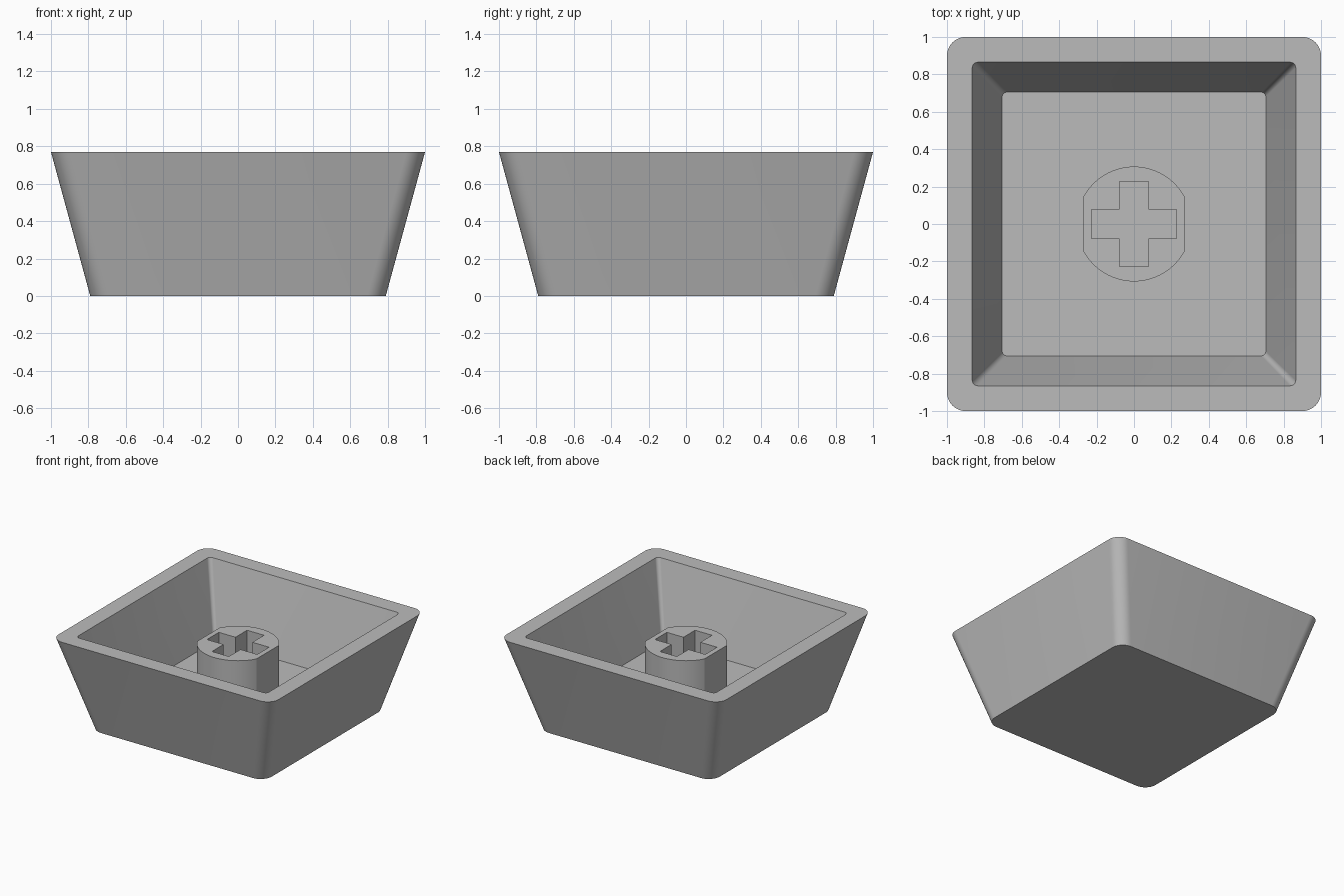
import bpy, bmesh
from math import sin, cos, pi, acos, radians

cube = bpy.data.objects.get("Cube")
if cube:
    bpy.data.objects.remove(cube, do_unlink=True)

grey = bpy.data.materials.new("light grey plastic")
grey.use_nodes = True
grey.diffuse_color = (0.5, 0.5, 0.5, 1)
grey.node_tree.nodes["Principled BSDF"].inputs["Base Color"].default_value = grey.diffuse_color

HEIGHT, FLOOR, STEM_TOP = 0.77, 0.18, 0.62
STEM_R, STEM_FLAT = 0.307, 0.27


def rounded_square(half, radius, steps=10):
    """Outline of a square with rounded corners, counter-clockwise."""
    points = []
    for corner, (sx, sy) in enumerate([(1, 1), (-1, 1), (-1, -1), (1, -1)]):
        for i in range(steps + 1):
            a = (corner + i / steps) * pi / 2
            points.append((sx * (half - radius) + radius * cos(a),
                           sy * (half - radius) + radius * sin(a)))
    return points


def flatted_circle(steps=28):
    """Circle cut flat on both x sides."""
    start = acos(STEM_FLAT / STEM_R)
    arc = [start + (pi - 2 * start) * i / steps for i in range(steps + 1)]
    return [(STEM_R * cos(a + turn), STEM_R * sin(a + turn))
            for turn in (0, pi) for a in arc]


def cross_outline(arm, half_width):
    points = []
    for q in range(4):
        c, s = round(cos(q * pi / 2)), round(sin(q * pi / 2))
        for x, y in [(arm, -half_width), (arm, half_width), (half_width, half_width)]:
            points.append((x * c - y * s, x * s + y * c))
    return points


def ring(bm, outline, z):
    return [bm.verts.new((x, y, z)) for x, y in outline]


def bridge(bm, lower, upper):
    n = len(lower)
    for i in range(n):
        j = (i + 1) % n
        bm.faces.new((lower[i], lower[j], upper[j], upper[i]))


def finish(bm, name):
    bmesh.ops.recalc_face_normals(bm, faces=bm.faces)
    mesh = bpy.data.meshes.new(name)
    bm.to_mesh(mesh)
    bm.free()
    mesh.materials.append(grey)
    obj = bpy.data.objects.new(name, mesh)
    bpy.context.collection.objects.link(obj)
    bpy.ops.object.select_all(action='DESELECT')
    obj.select_set(True)
    bpy.context.view_layer.objects.active = obj
    bpy.ops.object.shade_smooth_by_angle(angle=radians(20))
    return obj


# Tapered hollow shell: outer wall, rim, inner wall and floor
bm = bmesh.new()
sections = [(0.79, 0.1, 0), (1, 0.1, HEIGHT), (0.865, 0.03, HEIGHT), (0.705, 0.025, FLOOR)]
rings = [ring(bm, rounded_square(half, radius), z) for half, radius, z in sections]
for lower, upper in zip(rings, rings[1:]):
    bridge(bm, lower, upper)
bm.faces.new(rings[0][::-1])
bm.faces.new(rings[-1])
finish(bm, "shell")

# Stem with two flat sides and a cross-shaped socket
bm = bmesh.new()
outer_low, outer_top = [ring(bm, flatted_circle(), z) for z in (FLOOR, STEM_TOP)]
cross = cross_outline(0.228, 0.077)
socket_low, socket_top = [ring(bm, cross, z) for z in (FLOOR + 0.01, STEM_TOP)]
bridge(bm, outer_low, outer_top)
bridge(bm, socket_top, socket_low)
bm.faces.new(socket_low)
bm.faces.new(outer_low[::-1])
rim = [e for e in bm.edges if all(v.co.z > STEM_TOP - 0.001 for v in e.verts)]
bmesh.ops.triangle_fill(bm, edges=rim, use_beauty=True)
finish(bm, "stem")

# Thin round foot where the stem meets the floor
bm = bmesh.new()
circle = [(STEM_R * cos(i * pi / 32), STEM_R * sin(i * pi / 32)) for i in range(64)]
foot_low, foot_top = [ring(bm, circle, z) for z in (FLOOR, FLOOR + 0.006)]
bridge(bm, foot_low, foot_top)
bm.faces.new(foot_top)
finish(bm, "stem_foot")
